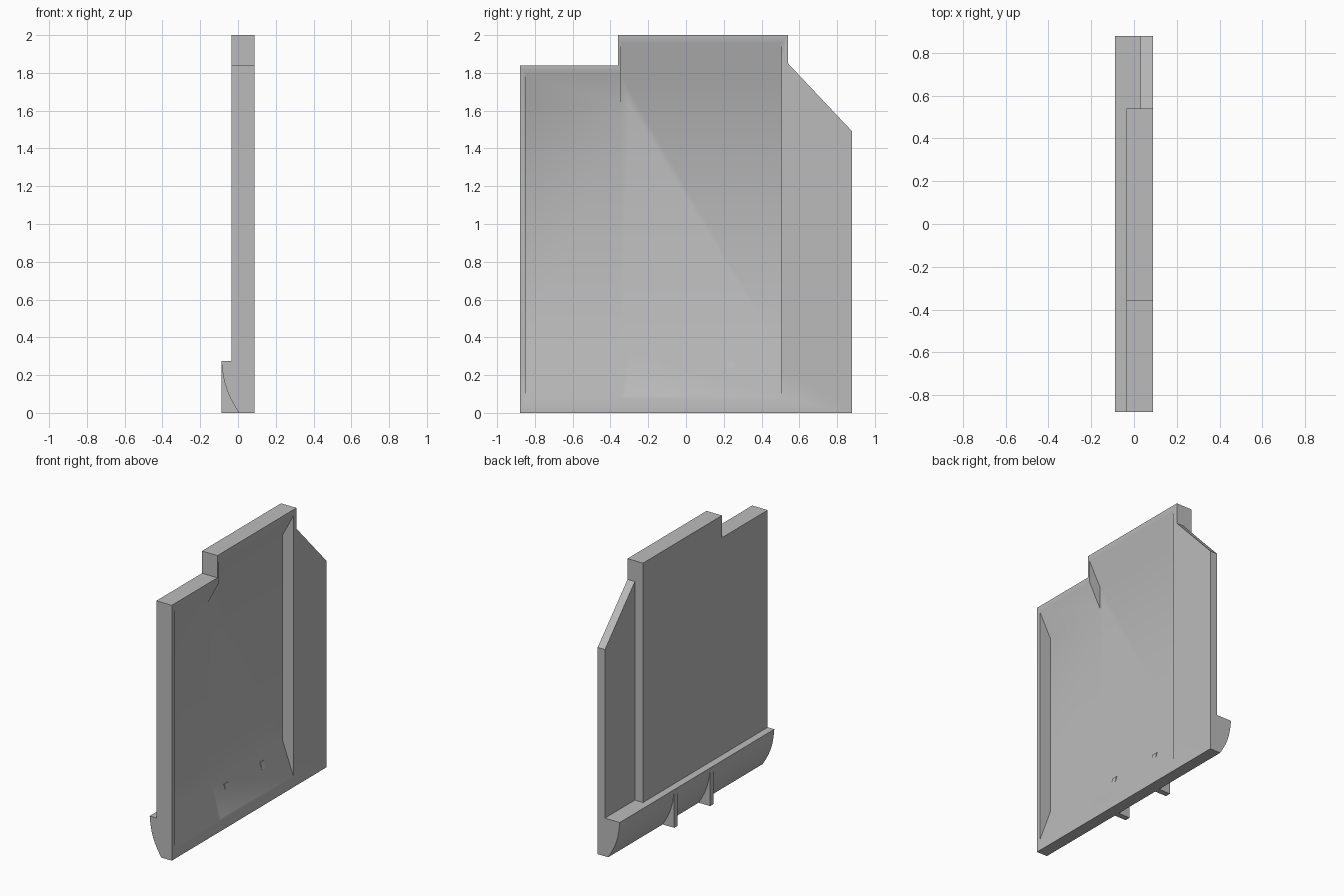
import bpy
import bmesh
import math

if "Cube" in bpy.data.objects:
    bpy.data.objects.remove(bpy.data.objects["Cube"], do_unlink=True)

grey = bpy.data.materials.new("plain grey")
grey.use_nodes = True
colour = (0.5, 0.5, 0.5, 1)
grey.diffuse_color = colour
grey.node_tree.nodes["Principled BSDF"].inputs["Base Color"].default_value = colour


def prism(name, outline, start, direction):
    """Extrude a closed outline of 3D points along a direction."""
    bm = bmesh.new()
    face = bm.faces.new([bm.verts.new(p) for p in outline])
    result = bmesh.ops.extrude_face_region(bm, geom=[face])
    moved = [g for g in result["geom"] if isinstance(g, bmesh.types.BMVert)]
    bmesh.ops.translate(bm, verts=moved, vec=direction)
    bmesh.ops.translate(bm, verts=bm.verts, vec=start)
    bmesh.ops.recalc_face_normals(bm, faces=bm.faces)
    mesh = bpy.data.meshes.new(name)
    bm.to_mesh(mesh)
    bm.free()
    mesh.materials.append(grey)
    obj = bpy.data.objects.new(name, mesh)
    bpy.context.collection.objects.link(obj)
    return obj


def along_y(name, xz, y0, y1):
    return prism(name, [(x, 0, z) for x, z in xz], (0, y0, 0), (0, y1 - y0, 0))


def along_x(name, yz, x0, x1):
    return prism(name, [(0, y, z) for y, z in yz], (x0, 0, 0), (x1 - x0, 0, 0))


def combine(target, tool, operation):
    mod = target.modifiers.new("cut", 'BOOLEAN')
    mod.object = tool
    mod.operation = operation
    mod.solver = 'EXACT'
    bpy.context.view_layer.objects.active = target
    bpy.ops.object.modifier_apply(modifier=mod.name)
    bpy.data.objects.remove(tool, do_unlink=True)


FACE, BACK, FLOOR = 0.088, -0.035, 0.0
LEDGE_TOP = 0.275

# Ledge with a rounded underside, running the full width
arc = []
for i in range(11):
    t = i / 10
    bulge = 0.022 * math.sin(math.pi * t)
    arc.append((-0.088 + 0.092 * t - bulge * 0.9, LEDGE_TOP * (1 - t) - bulge * 0.3))
arc = [(max(x, -0.088), max(z, 0)) for x, z in arc]
body = along_y("panel_body", arc + [(FACE, 0), (FACE, LEDGE_TOP)], -0.88, 0.88)

# Main panel with a stepped top, and the thinner clipped wing beside it
panel = along_x("panel", [(-0.88, 0.2), (0.54, 0.2), (0.54, 2), (-0.36, 2),
                          (-0.36, 1.84), (-0.88, 1.84)], BACK, FACE)
wing = along_x("wing", [(0.5, 0.2), (0.88, 0.2), (0.88, 1.49), (0.54, 1.85),
                        (0.5, 1.85)], 0.03, FACE)
combine(body, panel, 'UNION')
combine(body, wing, 'UNION')

# Shallow dish with sloping ends, in a low and a tall section
for y0, y1, top in ((-0.85, -0.3, 1.795), (-0.345, 0.505, 1.955)):
    dish = along_y("dish", [(FACE + 0.02, 0.08 - 0.05), (FACE, 0.08), (FLOOR, 0.32),
                            (FLOOR, top - 0.165), (FACE, top), (FACE + 0.02, top + 0.03)],
                   y0, y1)
    combine(body, dish, 'DIFFERENCE')

# Smooth the dish, keep the corners crisp
bpy.ops.object.select_all(action='DESELECT')
body.select_set(True)
bpy.context.view_layer.objects.active = body
bpy.ops.object.shade_smooth_by_angle(angle=math.radians(32))

# Two ribs under the ledge, just breaking through into the dish
for name, y in (("front_rib", -0.17), ("back_rib", 0.24)):
    along_y(name, [(-0.088, 0), (0.005, 0), (0.046, 0.18), (0.025, 0.27), (-0.088, 0.27)],
            y - 0.02, y + 0.02)
